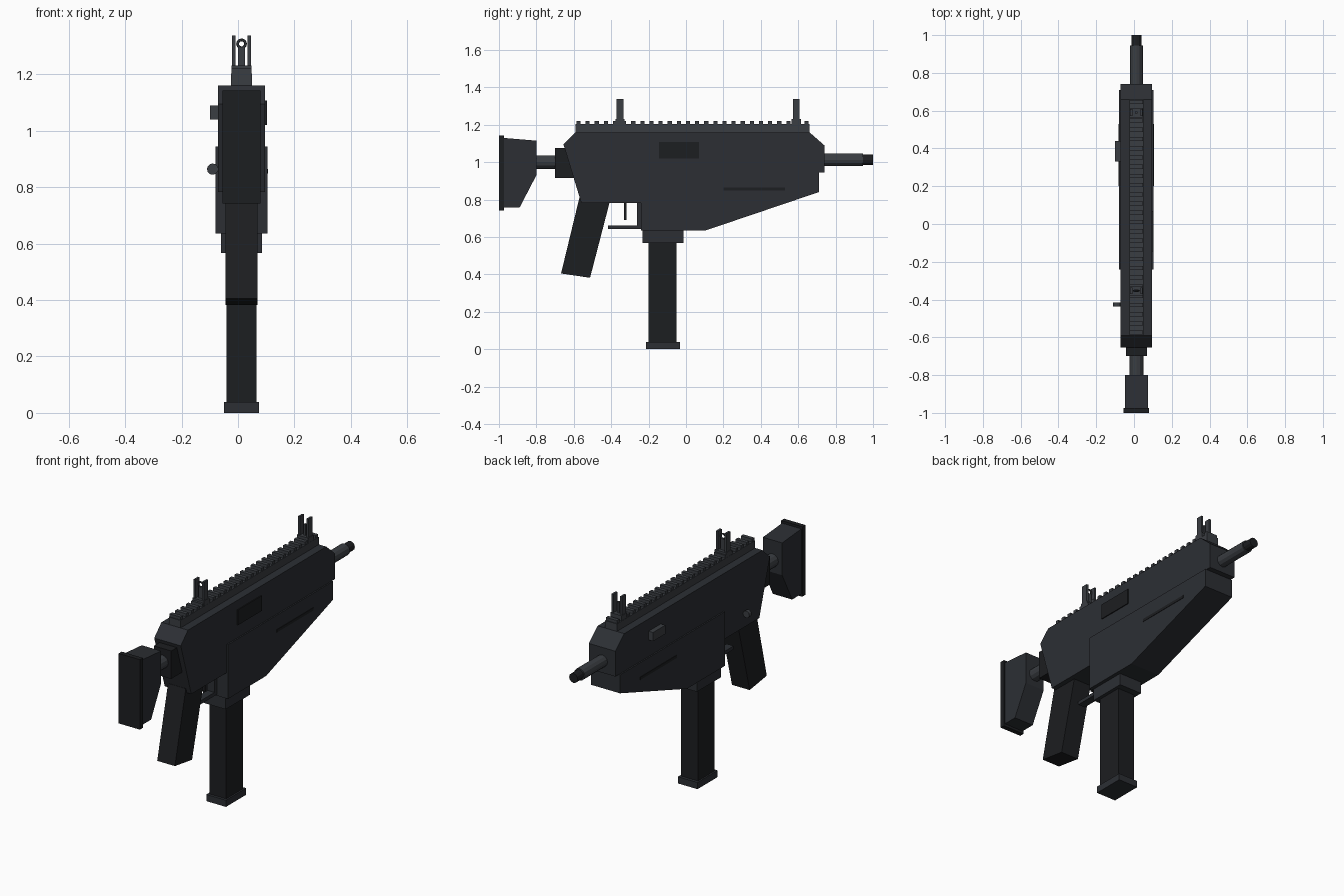
import bpy, bmesh, math
from mathutils import Matrix, Vector

if "Cube" in bpy.data.objects:
    bpy.data.objects.remove(bpy.data.objects["Cube"])

CX = 0.0125  # centre plane of the body


def material(name, rgb):
    m = bpy.data.materials.new(name)
    m.diffuse_color = (*rgb, 1)
    m.use_nodes = True
    m.node_tree.nodes["Principled BSDF"].inputs["Base Color"].default_value = m.diffuse_color
    return m


BODY = material("charcoal", (0.025, 0.028, 0.034))
DARK = material("black_polymer", (0.012, 0.013, 0.015))
STEEL = material("grey_metal", (0.042, 0.047, 0.054))


def finish(name, bm, mat):
    bmesh.ops.recalc_face_normals(bm, faces=bm.faces)
    me = bpy.data.meshes.new(name)
    bm.to_mesh(me)
    bm.free()
    me.materials.append(mat)
    ob = bpy.data.objects.new(name, me)
    bpy.context.collection.objects.link(ob)
    return ob


def add_box(bm, x, y, z):
    size = [b - a for a, b in (x, y, z)]
    mid = Vector([(a + b) / 2 for a, b in (x, y, z)])
    bmesh.ops.create_cube(bm, size=1, matrix=Matrix.Translation(mid) @ Matrix.Diagonal((*size, 1)))


def box(name, x, y, z, mat):
    bm = bmesh.new()
    add_box(bm, x, y, z)
    return finish(name, bm, mat)


def sym(half):
    return (CX - half, CX + half)


def slab(name, pts, half, mat):
    """Side profile (y, z) extruded evenly about the centre plane."""
    bm = bmesh.new()
    f = bm.faces.new([bm.verts.new((CX - half, y, z)) for y, z in pts])
    ext = bmesh.ops.extrude_face_region(bm, geom=[f])["geom"]
    bmesh.ops.translate(bm, vec=(2 * half, 0, 0),
                        verts=[g for g in ext if isinstance(g, bmesh.types.BMVert)])
    return finish(name, bm, mat)


def rod(name, x, z, y0, y1, r, mat, sides=12):
    bm = bmesh.new()
    mtx = Matrix.Translation((x, (y0 + y1) / 2, z)) @ Matrix.Rotation(math.pi / 2, 4, 'X')
    bmesh.ops.create_cone(bm, cap_ends=True, segments=sides, radius1=r, radius2=r,
                          depth=y1 - y0, matrix=mtx)
    return finish(name, bm, mat)


# main housing
slab("upper_housing", [(-0.655, 1.095), (-0.59, 1.16), (0.66, 1.16), (0.74, 1.09), (0.74, 0.945),
                       (-0.2, 0.94), (-0.2, 0.783), (-0.56, 0.783)], 0.084, BODY)
slab("lower_housing", [(-0.24, 0.945), (0.71, 0.945), (0.71, 0.84), (0.105, 0.635), (-0.24, 0.635)],
     0.092, BODY)

# side details
box("side_port", (0.05, 0.102), (-0.145, 0.07), (1.02, 1.107), DARK)
for side, s in (("right", 1), ("left", -1)):
    xs = sorted((CX + s * 0.05, CX + s * 0.0945))
    box(f"side_groove_{side}", xs, (0.2, 0.53), (0.848, 0.864), DARK)
box("side_handle", (-0.1, -0.05), (0.33, 0.44), (1.04, 1.09), STEEL)
rod("selector_knob", -0.09, 0.864, -0.437, -0.415, 0.02, STEEL)

# top rail with evenly spaced teeth
bm = bmesh.new()
add_box(bm, sym(0.037), (-0.59, 0.66), (1.15, 1.203))
for i in range(26):
    y = -0.575 + i * 0.0488
    add_box(bm, sym(0.035), (y - 0.011, y + 0.011), (1.2, 1.22))
finish("top_rail", bm, STEEL)

# sights: base, two ears and a centre post
for name, y in (("rear_sight", -0.353), ("front_sight", 0.59)):
    bm = bmesh.new()
    add_box(bm, sym(0.036), (y - 0.025, y + 0.025), (1.2, 1.232))
    for s in (-1, 1):
        x = CX + s * 0.027
        add_box(bm, (x - 0.006, x + 0.006), (y - 0.018, y + 0.018), (1.22, 1.337))
    h = 0.012 if name == "rear_sight" else 0.006
    add_box(bm, sym(h), (y - 0.006, y + 0.006), (1.22, 1.295))
    finish(name, bm, STEEL)
bpy.ops.mesh.primitive_torus_add(location=(CX, -0.353, 1.308), rotation=(math.pi / 2, 0, 0),
                                 major_radius=0.014, minor_radius=0.005,
                                 major_segments=16, minor_segments=6)
ring = bpy.context.object
ring.name = "rear_sight_ring"
ring.data.materials.append(STEEL)

# barrel
rod("barrel", CX, 1.013, 0.7, 0.945, 0.034, STEEL)
rod("barrel_tip", CX, 1.013, 0.94, 1.0, 0.027, DARK)

# stock
box("stock_collar", sym(0.055), (-0.7, -0.58), (0.915, 1.075), DARK)
rod("stock_tube", CX, 1.0, -0.85, -0.65, 0.037, STEEL)
slab("stock_body", [(-0.98, 1.13), (-0.8, 1.115), (-0.8, 0.93), (-0.89, 0.757), (-0.98, 0.757)],
     0.061, BODY)
box("butt_pad", sym(0.067), (-1.0, -0.973), (0.743, 1.143), DARK)

# grip and trigger group
slab("grip", [(-0.57, 0.81), (-0.402, 0.81), (-0.513, 0.382), (-0.668, 0.405)], 0.056, DARK)
box("trigger", sym(0.01), (-0.331, -0.317), (0.69, 0.8), DARK)
bm = bmesh.new()
add_box(bm, sym(0.022), (-0.417, -0.23), (0.642, 0.662))
add_box(bm, sym(0.022), (-0.262, -0.23), (0.65, 0.79))
finish("trigger_guard", bm, BODY)

# magazine
box("magazine_collar", sym(0.072), (-0.232, -0.013), (0.567, 0.65), BODY)
box("magazine", sym(0.053), (-0.2, -0.05), (0.03, 0.6), DARK)
box("magazine_foot", sym(0.062), (-0.215, -0.033), (0.0, 0.038), BODY)
